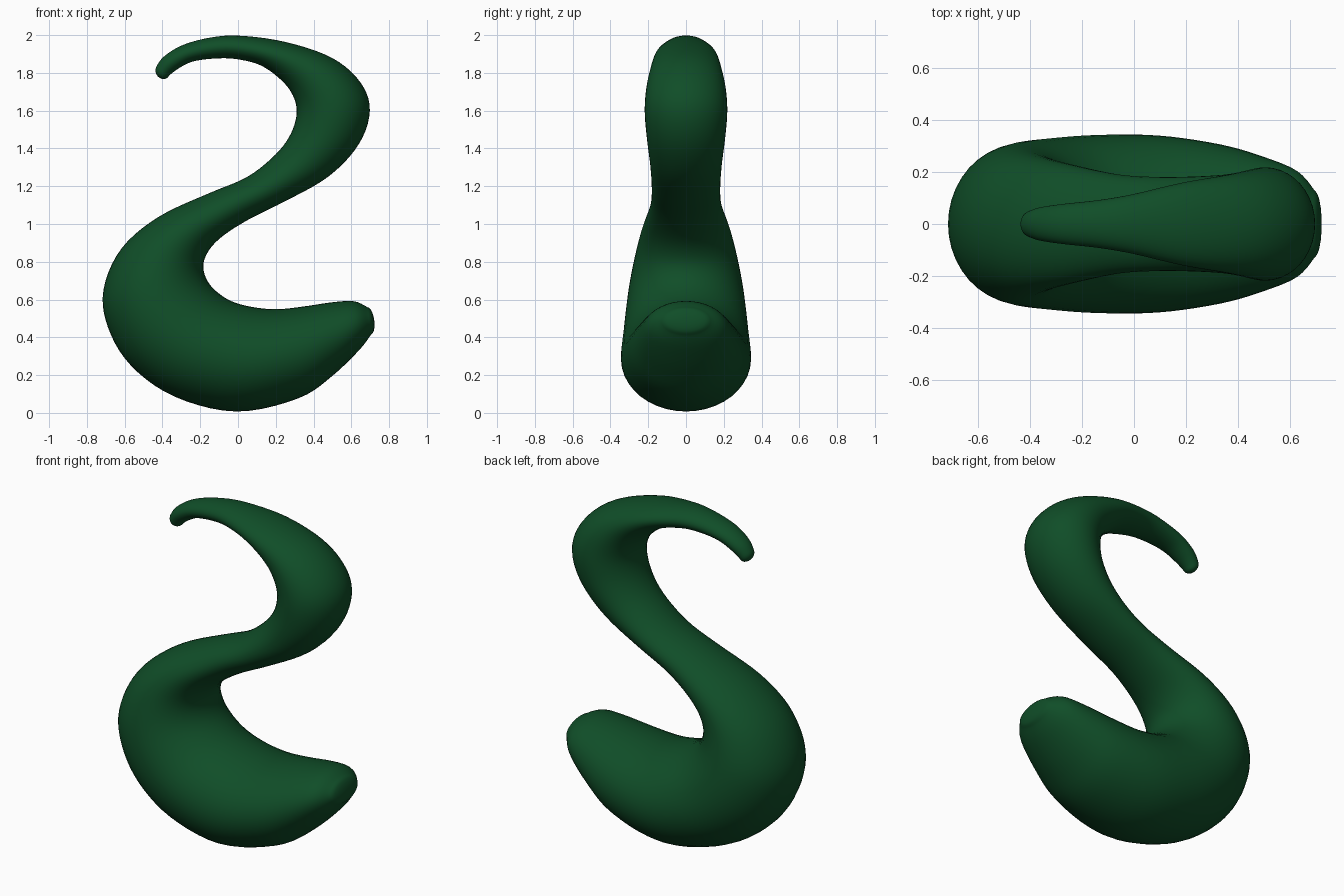
import bpy, bmesh, math
from mathutils import Vector

if "Cube" in bpy.data.objects:
    bpy.data.objects.remove(bpy.data.objects["Cube"])

# Stations along the S: outline point A (x, z), opposite outline point B (x, z), half depth in y
stations = [
    (-.435, 1.83, -.365, 1.785, .050),
    (-.395, 1.885, -.32, 1.82, .065),
    (-.30, 1.945, -.24, 1.86, .078),
    (-.16, 1.985, -.12, 1.876, .092),
    (.00, 1.998, -.01, 1.873, .115),
    (.25, 1.965, .12, 1.84, .160),
    (.50, 1.88, .23, 1.76, .190),
    (.65, 1.75, .29, 1.68, .212),
    (.70, 1.60, .31, 1.59, .220),
    (.64, 1.42, .28, 1.48, .208),
    (.48, 1.25, .20, 1.37, .190),
    (.25, 1.12, .05, 1.25, .182),
    (.05, 1.02, -.15, 1.165, .190),
    (-.10, .92, -.42, 1.04, .232),
    (-.17, .83, -.62, .87, .267),
    (-.18, .75, -.715, .65, .298),
    (-.14, .67, -.69, .45, .318),
    (-.05, .60, -.57, .25, .333),
    (.06, .565, -.34, .085, .345),
    (.20, .55, -.01, .004, .343),
    (.35, .565, .32, .075, .308),
    (.50, .587, .50, .195, .260),
    (.615, .592, .645, .335, .205),
    (.685, .56, .705, .415, .130),
]
# The outline sides swap nowhere: A and B stay on one side each along the sweep
SEG, SUB = 40, 5


def catmull(p0, p1, p2, p3, t):
    return [.5 * (2 * b + (c - a) * t + (2 * a - 5 * b + 4 * c - d) * t * t
                  + (3 * b - a - 3 * c + d) * t ** 3)
            for a, b, c, d in zip(p0, p1, p2, p3)]


n = len(stations)
dense = []
for i in range(n - 1):
    ctrl = [stations[min(max(i + k, 0), n - 1)] for k in (-1, 0, 1, 2)]
    dense += [catmull(*ctrl, j / SUB) for j in range(SUB)]
dense.append(stations[-1])

bm = bmesh.new()


def ring(c, half, depth):
    return [bm.verts.new(c + half * math.cos(2 * math.pi * k / SEG)
                         + Vector((0, depth * math.sin(2 * math.pi * k / SEG), 0)))
            for k in range(SEG)]


def frame(s):
    a, b = Vector((s[0], 0, s[1])), Vector((s[2], 0, s[3]))
    return (a + b) / 2, (a - b) / 2, s[4]


def cap(s, tip):
    # rounded end: rings shrinking towards the tip
    c, h, d = frame(s)
    out = []
    for q in (18, 36, 54, 72):
        t = math.radians(q)
        out.append(ring(c.lerp(tip, math.sin(t)), h * math.cos(t), d * math.cos(t)))
    return out, bm.verts.new(tip)


# Body and both rounded ends
start, tip_a = cap(dense[0], Vector((-.415, 0, 1.772)))
body = [ring(*frame(s)) for s in dense]
end, tip_b = cap(dense[-1], Vector((.722, 0, .492)))
rings = start[::-1] + body + end
for r, s in zip(rings, rings[1:]):
    for k in range(SEG):
        m = (k + 1) % SEG
        bm.faces.new((r[k], r[m], s[m], s[k]))
for r, tip in ((rings[0], tip_a), (rings[-1], tip_b)):
    for k in range(SEG):
        bm.faces.new((r[k], r[(k + 1) % SEG], tip))
for _ in range(3):
    bmesh.ops.smooth_vert(bm, verts=bm.verts, factor=.3,
                          use_axis_x=True, use_axis_y=True, use_axis_z=True)
bmesh.ops.recalc_face_normals(bm, faces=bm.faces)
for f in bm.faces:
    f.smooth = True

mesh = bpy.data.meshes.new("curved_body")
bm.to_mesh(mesh)
bm.free()
obj = bpy.data.objects.new("curved_body", mesh)
bpy.context.collection.objects.link(obj)

mat = bpy.data.materials.new("dark green")
mat.diffuse_color = (.005, .075, .021, 1)
mat.use_nodes = True
mat.node_tree.nodes["Principled BSDF"].inputs["Base Color"].default_value = mat.diffuse_color
mesh.materials.append(mat)
